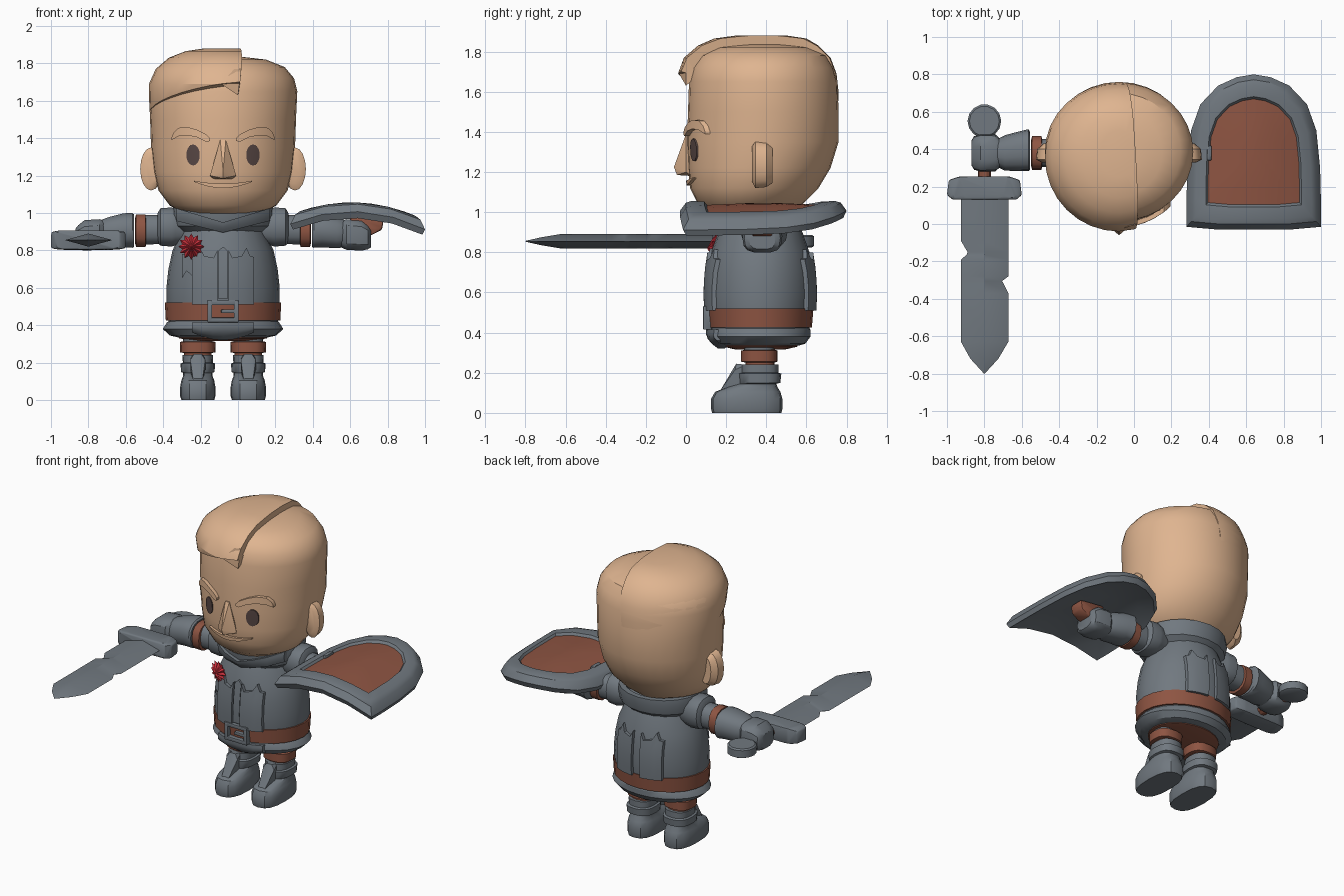
import bpy, bmesh, math

CX, CY = -0.08, 0.37


def material(name, c):
    m = bpy.data.materials.new(name)
    m.diffuse_color = (*c, 1)
    return m


SKIN = material("skin", (0.74, 0.46, 0.28))
GREY = material("steel grey", (0.165, 0.19, 0.215))
BROWN = material("leather brown", (0.27, 0.09, 0.055))
RED = material("badge red", (0.60, 0.03, 0.045))
DARK = material("eye brown", (0.10, 0.065, 0.06))


def finish(name, bm, *mats):
    bmesh.ops.recalc_face_normals(bm, faces=bm.faces[:])
    me = bpy.data.meshes.new(name)
    bm.to_mesh(me)
    bm.free()
    ob = bpy.data.objects.new(name, me)
    bpy.context.collection.objects.link(ob)
    for m in mats:
        me.materials.append(m)
    return ob


def skin_loops(bm, loops, closed=True):
    rows = [[bm.verts.new(p) for p in lp] for lp in loops]
    n = len(rows[0])
    for a, b in zip(rows, rows[1:]):
        for i in range(n if closed else n - 1):
            j = (i + 1) % n
            bm.faces.new((a[i], a[j], b[j], b[i]))
    return rows


def loft_bm(rings, n=16, p=2, axis="Z"):
    """Rings are (t, centre u, centre v, radius u, radius v)."""
    loops = []
    for t, cu, cv, ru, rv in rings:
        lp = []
        for i in range(n):
            c, s = math.cos(math.tau * i / n), math.sin(math.tau * i / n)
            u = cu + ru * math.copysign(abs(c) ** (2 / p), c)
            v = cv + rv * math.copysign(abs(s) ** (2 / p), s)
            lp.append({"Z": (u, v, t), "X": (t, u, v), "Y": (u, t, v)}[axis])
        loops.append(lp)
    bm = bmesh.new()
    rows = skin_loops(bm, loops)
    bm.faces.new(rows[0])
    bm.faces.new(rows[-1])
    return bm


def loft(name, rings, mat, **kw):
    return finish(name, loft_bm(rings, **kw), mat)


def hull(name, pts, mat, bevel=0):
    bm = bmesh.new()
    for p in pts:
        bm.verts.new(p)
    bmesh.ops.convex_hull(bm, input=bm.verts[:])
    if bevel:
        bmesh.ops.bevel(bm, geom=bm.edges[:], offset=bevel, segments=2, affect="EDGES", profile=0.5)
    return finish(name, bm, mat)


def box(name, xs, ys, zs, mat, bevel=0):
    return hull(name, [(x, y, z) for x in xs for y in ys for z in zs], mat, bevel)


def surface(rings, x, z, side=1):
    """y of a lofted body at x, z (side 1 = front, -1 = back)."""
    for r, q in zip(rings, rings[1:]):
        if z <= q[0] or q is rings[-1]:
            k = min(1, max(0, (z - r[0]) / (q[0] - r[0])))
            _, cx, cy, a, b = [u + (v - u) * k for u, v in zip(r, q)]
            return cy - side * b * math.sqrt(max(0, 1 - ((x - cx) / a) ** 2))


def strip(name, cols, rings, off, mat, side=1, rows=5):
    """Raised plate hugging a body; columns are (x, low z, high z)."""
    bm = bmesh.new()
    loops = []
    for x, lo, hi in cols:
        zs = [lo + (hi - lo) * i / (rows - 1) for i in range(rows)]
        loops.append([(x, surface(rings, x, z, side) + side * 0.012, z) for z in zs])
    skin_loops(bm, loops, closed=False)
    ext = bmesh.ops.extrude_face_region(bm, geom=bm.faces[:])["geom"]
    for v in ext:
        if isinstance(v, bmesh.types.BMVert):
            v.co.y -= side * (off + 0.012)
    return finish(name, bm, mat)


def ring(z, front, back, rx):
    return (z, CX, (front + back) / 2, rx, (back - front) / 2)


# Head and swept hair with a side parting
HEAD = [ring(0.98, 0.2, 0.48, 0.12), ring(1.0, 0.11, 0.53, 0.21), ring(1.04, 0.06, 0.58, 0.285),
        ring(1.12, 0.02, 0.66, 0.345), ring(1.22, 0.01, 0.72, 0.37), ring(1.35, 0.005, 0.76, 0.385),
        ring(1.5, 0.01, 0.76, 0.39), ring(1.65, 0.015, 0.755, 0.397), ring(1.72, 0.03, 0.735, 0.38),
        ring(1.78, 0.07, 0.70, 0.33), ring(1.82, 0.15, 0.61, 0.23), ring(1.835, 0.27, 0.5, 0.1)]
loft("head", HEAD, SKIN, n=32)
HAIR = [ring(1.45, 0.015, 0.755, 0.386), ring(1.6, -0.02, 0.76, 0.395), ring(1.69, -0.04, 0.75, 0.396),
        ring(1.77, -0.01, 0.72, 0.36), ring(1.83, 0.06, 0.66, 0.29), ring(1.865, 0.14, 0.6, 0.2),
        ring(1.88, 0.25, 0.5, 0.1)]
bm = loft_bm(HAIR, n=32)
for co, no in [((0.01, 0, 1.7), (1, 0.06, -0.12)), ((0, -0.03, 1.70), (0.13, -0.25, -1))]:
    bmesh.ops.bisect_plane(bm, geom=bm.verts[:] + bm.edges[:] + bm.faces[:], plane_co=co, plane_no=no,
                           clear_outer=True)
    bmesh.ops.holes_fill(bm, edges=[e for e in bm.edges if e.is_boundary])
finish("swept_hair", bm, SKIN)
hull("hair_tip", [(-0.09, -0.035, 1.69), (0.0, 0.0, 1.63), (0.018, 0.0, 1.77), (-0.02, -0.01, 1.77),
                  (-0.05, 0.06, 1.69), (0.01, 0.06, 1.68)], SKIN)

# Face
for s, side in ((-1, "left"), (1, "right")):
    eye = [(CX + s * 0.16 + 0.036 * math.cos(a), 1.31 - 0.056 * math.sin(a), 1.31 + 0.056 * math.sin(a))
           for a in [math.pi * i / 10 for i in range(1, 10)]]
    strip(side + "_eye", eye, HEAD, 0.006, DARK)
    brow = [(0.07, 1.385, 1.40), (0.09, 1.38, 1.42), (0.14, 1.405, 1.445), (0.19, 1.415, 1.46),
            (0.24, 1.41, 1.455), (0.265, 1.395, 1.43), (0.275, 1.39, 1.405)]
    strip(side + "_brow", [(CX + s * d, a, b) for d, a, b in brow], HEAD, 0.025, SKIN)
    # Ears lean outward as thick ovals
    x = CX + s * 0.375
    loft(side + "_ear", [(0.33, x, 1.24, 0.04, 0.09), (0.345, x + s * 0.01, 1.235, 0.058, 0.115),
                         (0.40, x + s * 0.005, 1.235, 0.058, 0.11), (0.43, x - s * 0.01, 1.235, 0.04, 0.09)],
         SKIN, n=16, axis="Y")
hull("nose", [(-0.095, 0.0, 1.39), (-0.065, 0.0, 1.39), (-0.08, -0.06, 1.225), (-0.15, 0.0, 1.2),
              (-0.01, 0.0, 1.2), (-0.08, -0.045, 1.185), (-0.13, 0.03, 1.18), (-0.03, 0.03, 1.18),
              (-0.08, 0.04, 1.39)], SKIN)
strip("smile", [(CX + d, 1.133 + 1.4 * d * d, 1.157 + 0.65 * d * d) for d in
                [-0.155, -0.12, -0.08, -0.04, 0, 0.04, 0.08, 0.12, 0.155]], HEAD, 0.016, SKIN)


# Tunic, belt, hem
def body(z, a, b):
    return (z, CX, CY, a, b)


TORSO = [body(0.40, 0.29, 0.24), body(0.5, 0.302, 0.26), body(0.6, 0.303, 0.265), body(0.7, 0.292, 0.26),
         body(0.8, 0.27, 0.245), body(0.9, 0.225, 0.21), body(0.98, 0.19, 0.18)]
loft("tunic", TORSO, GREY, n=24)
loft("belt", [body(0.425, 0.29, 0.24), body(0.425, 0.306, 0.257), body(0.52, 0.311, 0.265),
              body(0.52, 0.29, 0.25)], BROWN, n=24)
HEM = [body(0.335, 0.24, 0.19), body(0.345, 0.285, 0.225), body(0.38, 0.322, 0.25), body(0.415, 0.30, 0.25),
       body(0.43, 0.28, 0.24)]
loft("tunic_hem", HEM, GREY, n=24)
loft("breeches_seat", [body(0.315, 0.15, 0.12), body(0.33, 0.235, 0.185), body(0.36, 0.235, 0.185)], BROWN, n=24)
strip("front_flap", [(CX + d, 0.32 + 1.5 * d * d, 0.415) for d in
                     (-0.165, -0.11, -0.055, 0, 0.055, 0.11, 0.165)], HEM, 0.02, GREY)
peaks = [(0.03, 0.80), (0.05, 0.76), (0.10, 0.77), (0.125, 0.815), (0.145, 0.77), (0.165, 0.765)]
for side, label in ((1, "front"), (-1, "back")):
    for s, half in ((-1, "left"), (1, "right")):
        strip(f"{label}_{half}_panel", [(CX + s * d, 0.51, z) for d, z in peaks], TORSO, 0.02, GREY, side)
strip("front_placket", [(-0.103, 0.54, 0.80), (-0.08, 0.54, 0.82), (-0.057, 0.54, 0.80)], TORSO, 0.012, GREY)

# Buckle
for n, xs, zs in (("buckle_left", (-0.163, -0.138), (0.415, 0.532)), ("buckle_right", (-0.022, 0.003), (0.415, 0.532)),
                  ("buckle_top", (-0.163, 0.003), (0.507, 0.532)), ("buckle_bottom", (-0.163, 0.003), (0.415, 0.44)),
                  ("buckle_prong", (-0.09, 0.0), (0.465, 0.485))):
    box(n, xs, (0.085, 0.13), zs, GREY, 0.004)

# Cowl around the neck
COLLAR = [(0.90, CX, 0.37, 0.23, 0.2), (0.93, CX, 0.37, 0.265, 0.235), (0.99, CX, 0.37, 0.275, 0.25),
          (1.03, CX, 0.37, 0.268, 0.25), (1.03, CX, 0.37, 0.23, 0.215), (0.98, CX, 0.37, 0.2, 0.18)]
loft("cowl", COLLAR, GREY, n=20)
strip("cowl_front", [(CX + d, 0.895 + 0.25 * abs(d), 0.95 + 0.3 * abs(d)) for d in
                     (-0.25, -0.18, -0.1, 0, 0.1, 0.18, 0.25)], COLLAR, 0.025, GREY)

# Chest badge and ribbon
bm = bmesh.new()
tip, base = bm.verts.new((-0.25, 0.105, 0.82)), bm.verts.new((-0.25, 0.2, 0.82))
star = []
for i in range(24):
    r, a = (0.07, 0.05)[i % 2], math.tau * i / 24
    star.append(bm.verts.new((-0.25 + r * math.cos(a), 0.15 - 0.3 * r * math.cos(a), 0.82 + r * math.sin(a))))
for i in range(24):
    for c in (tip, base):
        bm.faces.new((c, star[i], star[(i + 1) % 24]))
finish("badge", bm, RED)
strip("badge_ribbon", [(-0.30, 0.65, 0.78), (-0.275, 0.69, 0.78), (-0.24, 0.66, 0.78)], TORSO, 0.012, GREY)

# Arms and legs, mirrored about the body
for s, side in ((-1, "left"), (1, "right")):
    def limb(part, rings, mat, p=2.4):
        loft(f"{side}_{part}", [(CX + s * d, y, z, a, b) for d, y, z, a, b in rings], mat, n=14, p=p, axis="X")
    limb("sleeve", [(0.15, 0.38, 0.915, 0.08, 0.08), (0.43, 0.38, 0.91, 0.075, 0.08)], GREY)
    limb("shoulder_guard", [(0.2, 0.38, 0.92, 0.09, 0.085), (0.255, 0.38, 0.925, 0.105, 0.10),
                            (0.275, 0.38, 0.925, 0.11, 0.107), (0.335, 0.38, 0.925, 0.105, 0.102),
                            (0.35, 0.38, 0.92, 0.08, 0.08)], GREY)
    limb("arm_band", [(0.41, 0.38, 0.905, 0.07, 0.07), (0.415, 0.38, 0.905, 0.09, 0.09),
                      (0.465, 0.38, 0.905, 0.09, 0.088), (0.47, 0.38, 0.905, 0.07, 0.07)], BROWN)
    limb("gauntlet", [(0.475, 0.39, 0.905, 0.1, 0.088), (0.485, 0.395, 0.907, 0.112, 0.095),
                      (0.53, 0.39, 0.907, 0.106, 0.093), (0.61, 0.38, 0.895, 0.095, 0.085),
                      (0.65, 0.38, 0.89, 0.075, 0.075)], GREY)
    limb("fist", [(0.63, 0.38, 0.885, 0.07, 0.07), (0.66, 0.38, 0.885, 0.098, 0.083),
                  (0.74, 0.38, 0.88, 0.1, 0.083), (0.775, 0.38, 0.87, 0.09, 0.065),
                  (0.79, 0.38, 0.865, 0.065, 0.05)], GREY, p=3)
    x = CX + s * 0.135

    def leg(part, rings, mat, p=2.6):
        loft(f"{side}_{part}", [(z, x, (f + b) / 2, w, (b - f) / 2) for z, f, b, w in rings], mat, n=16, p=p)
    leg("thigh", [(0.30, 0.29, 0.44, 0.078), (0.38, 0.28, 0.45, 0.085)], GREY)
    leg("breeches", [(0.2, 0.30, 0.44, 0.072), (0.31, 0.29, 0.44, 0.074)], BROWN)
    leg("knee_band", [(0.25, 0.3, 0.44, 0.07), (0.255, 0.275, 0.455, 0.094), (0.31, 0.275, 0.455, 0.096),
                      (0.316, 0.3, 0.44, 0.07)], BROWN)
    leg("boot", [(0, 0.13, 0.475, 0.088), (0.02, 0.125, 0.48, 0.094), (0.07, 0.125, 0.48, 0.094),
                 (0.105, 0.145, 0.47, 0.088), (0.13, 0.21, 0.455, 0.078), (0.145, 0.265, 0.45, 0.078),
                 (0.15, 0.265, 0.47, 0.09), (0.195, 0.26, 0.475, 0.092), (0.2, 0.275, 0.46, 0.08),
                 (0.24, 0.275, 0.46, 0.082)], GREY)
    hull(f"{side}_shin_plate", [(x + d, y, z) for w, y, z in ((0.025, 0.17, 0.11), (0.04, 0.24, 0.16), (0.04, 0.245, 0.215),
                                (0.02, 0.25, 0.245), (0.03, 0.30, 0.24), (0.03, 0.30, 0.1)) for d in (-w, w)], GREY)

# Sword with nicked blade
bm = bmesh.new()
Z = 0.855
blade = [(0.2, -0.925, -0.672), (-0.09, -0.925, -0.672), (-0.15, -0.89, -0.672), (-0.165, -0.895, -0.672),
         (-0.19, -0.925, -0.672), (-0.28, -0.925, -0.672), (-0.305, -0.925, -0.705), (-0.37, -0.925, -0.672),
         (-0.63, -0.925, -0.672), (-0.72, -0.875, -0.725), (-0.8, -0.802, -0.798)]
loops = []
for i, (y, l, r) in enumerate(blade):
    h = 0.035 if y > -0.7 else 0.02 if y > -0.75 else 0.002
    loops.append([(l, y, Z), (-0.8, y, Z + h), (r, y, Z), (-0.8, y, Z - h)])
rows = skin_loops(bm, loops)
bm.faces.new(rows[0])
bm.faces.new(rows[-1])
finish("sword_blade", bm, GREY)
hull("sword_guard", [(-0.8 + s * dx, y, Z + e * h) for s in (-1, 1) for e in (-1, 1) for dx, y, h in
     ((0.2, 0.155, 0.042), (0.19, 0.235, 0.042), (0.13, 0.255, 0.052), (0.17, 0.13, 0.05), (0.1, 0.15, 0.052))],
     GREY, 0.008)
loft("sword_grip", [(0.22, -0.8, Z, 0.035, 0.032), (0.52, -0.8, Z, 0.035, 0.032)], BROWN, n=10, axis="Y")
loft("sword_pommel", [(Z + dz, -0.8, 0.55, r, r) for dz, r in ((-0.032, 0.075), (-0.024, 0.09), (0.024, 0.09),
     (0.032, 0.08))], GREY, n=14)

# Curved shield: rim and inset leather panel
half = [(0.19, -0.03), (0.36, -0.015), (0.36, 0.1), (0.355, 0.3), (0.335, 0.5), (0.285, 0.64), (0.19, 0.74), (0.09, 0.785)]
outline = [(0, -0.03)] + half + [(0, 0.8)] + [(-x, y) for x, y in reversed(half)]
loops = []
for k, dz in ((0.02, -0.06), (0.35, -0.06), (0.7, -0.06), (0.96, -0.08), (1, -0.045), (0.93, -0.005), (0.86, 0.004),
              (0.71, 0), (0.68, -0.016), (0.45, -0.012), (0.22, -0.008), (0.02, -0.008)):
    lp = []
    for dx, y in outline:
        x, y = k * dx, 0.39 + k * (y - 0.39)
        lp.append((0.64 + x, y, 1.052 - 0.62 * x * x - 0.04 * x + dz))
    loops.append(lp)
bm = bmesh.new()
rows = skin_loops(bm, loops)
caps = [bm.faces.new(rows[0]), bm.faces.new(rows[-1])]
panel = {v for r in rows[8:] for v in r}
for f in bm.faces:
    f.material_index = int(all(v in panel for v in f.verts))
finish("shield", bm, GREY, BROWN)
box("shield_rivet", (0.39, 0.415), (0.34, 0.42), (0.99, 1.03), GREY, 0.006)
hull("shield_strap", [(x, y, z) for y in (0.33, 0.43) for x, z in ((0.6, 0.99), (0.6, 0.9), (0.7, 0.875), (0.77, 0.91),
                                                                (0.78, 0.97))], BROWN, 0.01)

# Smooth shading with sharp creases
for ob in bpy.context.scene.objects:
    ob.select_set(True)
    bpy.context.view_layer.objects.active = ob
bpy.ops.object.shade_smooth_by_angle(angle=math.radians(32))
